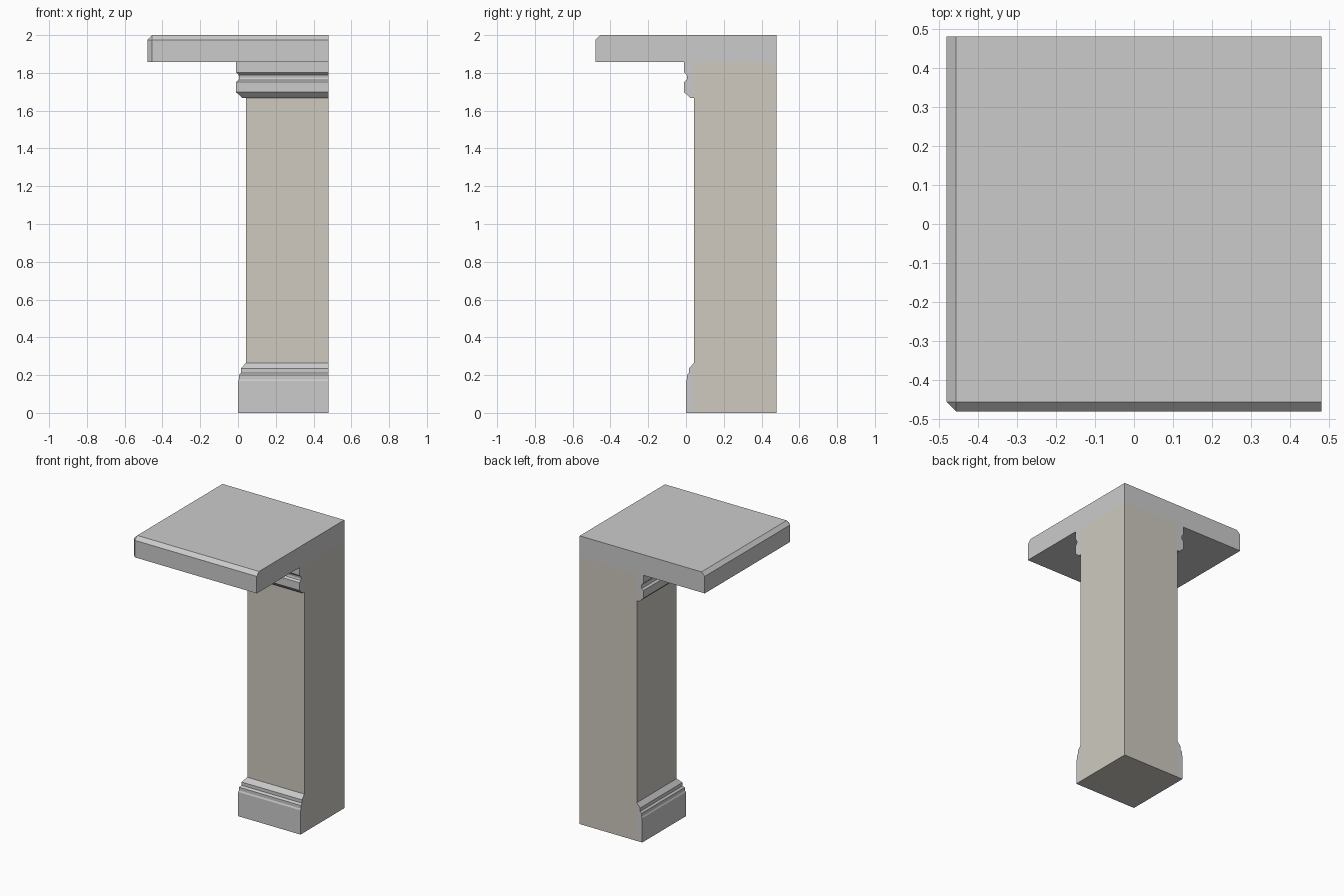
import bpy, bmesh

if "Cube" in bpy.data.objects:
    bpy.data.objects.remove(bpy.data.objects["Cube"])

E = 0.48      # flush cut planes on +x and +y
P = 0.042     # outer corner of the shaft


def finish(name, bm, mat=None):
    bmesh.ops.recalc_face_normals(bm, faces=bm.faces)
    me = bpy.data.meshes.new(name)
    bm.to_mesh(me)
    bm.free()
    ob = bpy.data.objects.new(name, me)
    bpy.context.collection.objects.link(ob)
    if mat:
        me.materials.append(mat)
    return ob


def box(lo, hi):
    bm = bmesh.new()
    bmesh.ops.create_cube(bm, size=1)
    for v in bm.verts:
        v.co = [(lo[i] + hi[i]) / 2 + v.co[i] * (hi[i] - lo[i]) for i in range(3)]
    return bm


def moulding(name, profile):
    """Sweep an (offset, z) profile along the left and front sides, mitred at the corner."""
    bm = bmesh.new()
    rings = [[bm.verts.new((E, o, z)) for o, z in profile],
             [bm.verts.new((o, o, z)) for o, z in profile],
             [bm.verts.new((o, E, z)) for o, z in profile]]
    n = len(profile)
    for a, b in zip(rings, rings[1:]):
        for i in range(n):
            j = (i + 1) % n
            bm.faces.new((a[i], a[j], b[j], b[i]))
    bm.faces.new(rings[0])
    bm.faces.new(rings[-1])
    return finish(name, bm)


# Square shaft
stone = bpy.data.materials.new("warm_stone")
stone.diffuse_color = (0.62, 0.59, 0.53, 1)
stone.use_nodes = True
stone.node_tree.nodes["Principled BSDF"].inputs["Base Color"].default_value = stone.diffuse_color
finish("pillar_shaft", box((P, P, 0), (E, E, 1.857)), stone)

# Base and capital mouldings
moulding("base_moulding", [
    (P, 0), (0, 0), (0, 0.168), (0.005, 0.178), (0.005, 0.2),
    (0.016, 0.212), (0.016, 0.235), (P, 0.265)])
moulding("capital_moulding", [
    (P, 1.667), (0.022, 1.667), (-0.01, 1.698), (-0.01, 1.752), (0.003, 1.762),
    (0.006, 1.775), (0.003, 1.79), (-0.01, 1.802), (-0.01, 1.857), (P, 1.857)])

# Top slab, chamfered on its two exposed top edges and outer corner
bm = box((-E, -E, 1.857), (E, E, 2))
corner = min(bm.verts, key=lambda v: v.co.x + v.co.y - v.co.z)
bmesh.ops.bevel(bm, geom=list(corner.link_edges), offset=0.025,
                offset_type='OFFSET', segments=1, affect='EDGES')
finish("top_slab", bm)
